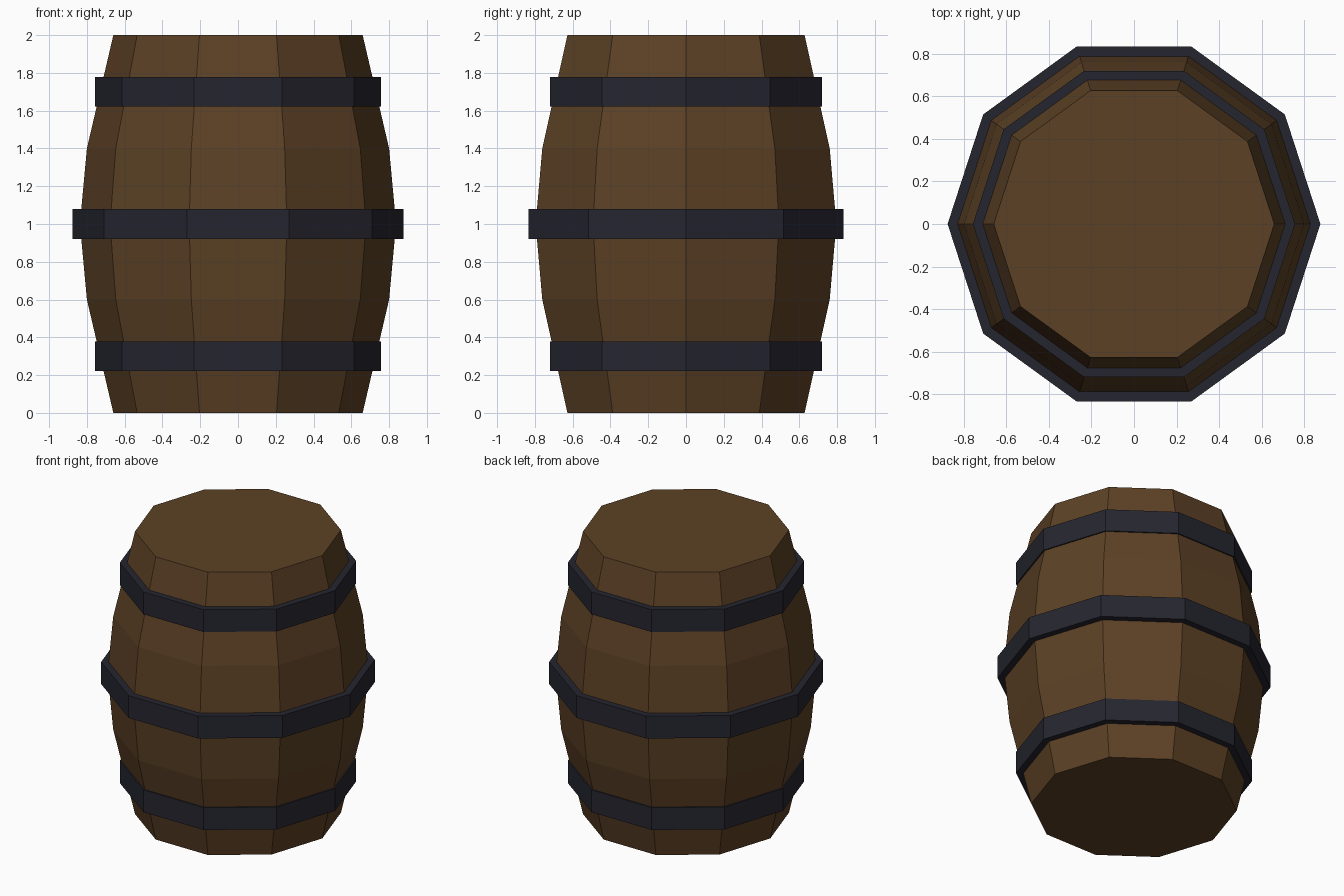
import bpy
import bmesh
from math import cos, sin, tau

SIDES = 10

cube = bpy.data.objects.get("Cube")
if cube:
    bpy.data.objects.remove(cube, do_unlink=True)


def make_material(name, rgb):
    mat = bpy.data.materials.new(name)
    mat.use_nodes = True
    color = (*rgb, 1.0)
    mat.diffuse_color = color
    mat.node_tree.nodes["Principled BSDF"].inputs["Base Color"].default_value = color
    return mat


def lathe(name, profile, mat, closed):
    """Turn (radius, height) points into a faceted solid; closed makes a ring."""
    bm = bmesh.new()
    rings = [[bm.verts.new((r * cos(tau * i / SIDES), r * sin(tau * i / SIDES), z))
              for i in range(SIDES)] for r, z in profile]
    pairs = list(zip(rings, rings[1:]))
    if closed:
        pairs.append((rings[-1], rings[0]))
    else:
        bm.faces.new(rings[0])
        bm.faces.new(rings[-1])
    for low, high in pairs:
        for i in range(SIDES):
            j = (i + 1) % SIDES
            bm.faces.new((low[i], low[j], high[j], high[i]))
    bmesh.ops.recalc_face_normals(bm, faces=bm.faces)
    mesh = bpy.data.meshes.new(name)
    bm.to_mesh(mesh)
    bm.free()
    mesh.materials.append(mat)
    obj = bpy.data.objects.new(name, mesh)
    bpy.context.collection.objects.link(obj)
    return obj


wood = make_material("brown wood", (0.108, 0.053, 0.0185))
iron = make_material("dark iron", (0.0185, 0.0185, 0.029))

# Bulging wooden body with flat lids
lathe("barrel_body", [(0.66, 0), (0.80, 0.6), (0.837, 1.0), (0.80, 1.4), (0.66, 2)],
      wood, closed=False)

# Three iron hoops
for name, z, inner, outer in (("lower_hoop", 0.3, 0.69, 0.758),
                              ("middle_hoop", 1.0, 0.80, 0.877),
                              ("upper_hoop", 1.7, 0.69, 0.758)):
    lo, hi = z - 0.079, z + 0.079
    lathe(name, [(outer, lo), (outer, hi), (inner, hi), (inner, lo)], iron, closed=True)
